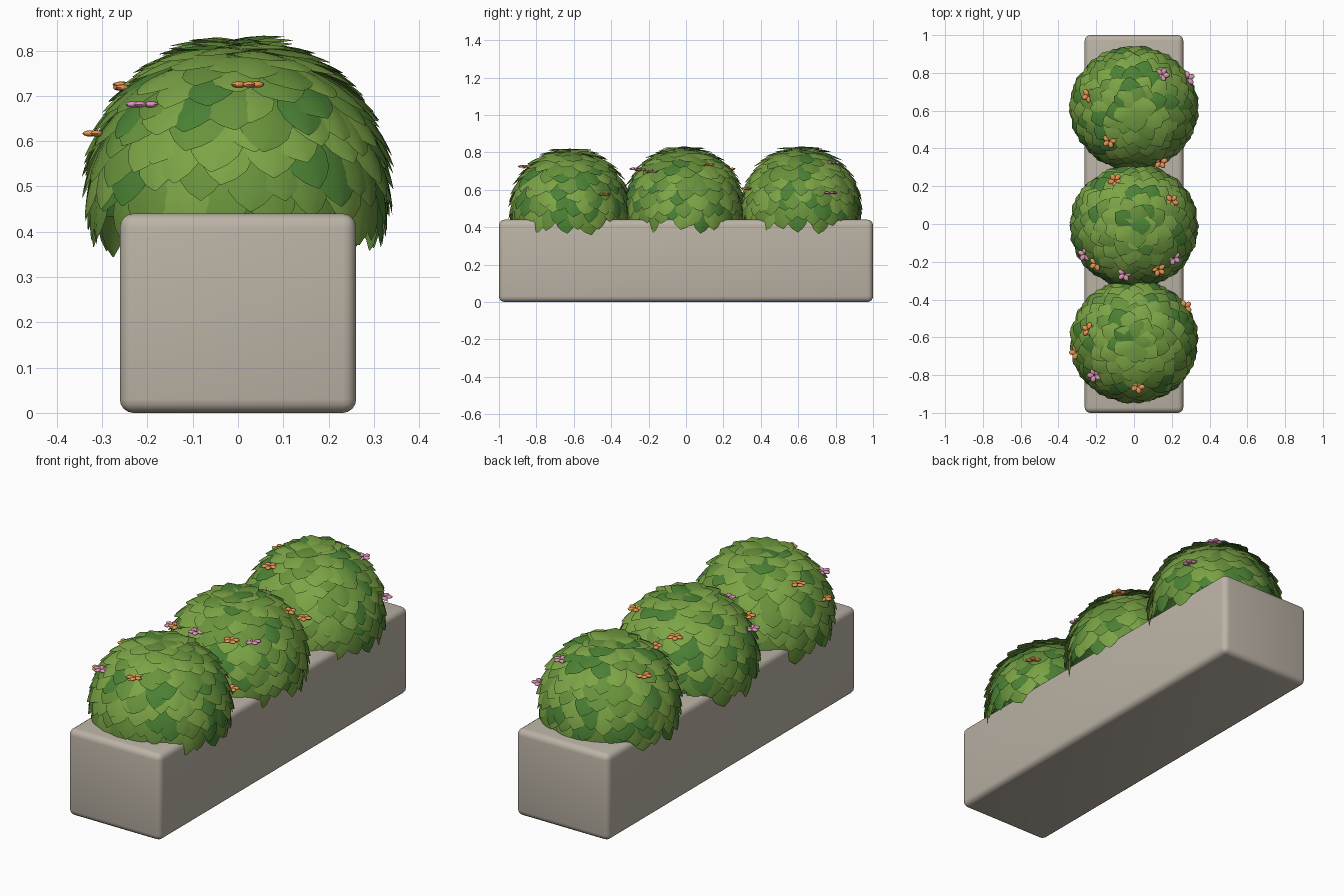
import bpy, bmesh, math, random
from mathutils import Vector, Matrix

if "Cube" in bpy.data.objects:
    bpy.data.objects.remove(bpy.data.objects["Cube"])

random.seed(4)


def material(name, rgb):
    m = bpy.data.materials.new(name)
    m.diffuse_color = (*rgb, 1)
    m.use_nodes = True
    m.node_tree.nodes["Principled BSDF"].inputs["Base Color"].default_value = m.diffuse_color
    return m


STONE = material("stone", (0.50, 0.45, 0.38))
LIGHT = material("leaf_light", (0.20, 0.37, 0.06))
MID = material("leaf_mid", (0.14, 0.29, 0.045))
DARK = material("leaf_dark", (0.07, 0.22, 0.035))
ORANGE = material("orange_petal", (0.80, 0.30, 0.08))
PINK = material("pink_petal", (0.72, 0.30, 0.48))


def finish(bm, name, mats, angle=40):
    me = bpy.data.meshes.new(name)
    bm.to_mesh(me)
    bm.free()
    for m in mats:
        me.materials.append(m)
    ob = bpy.data.objects.new(name, me)
    bpy.context.collection.objects.link(ob)
    bpy.ops.object.select_all(action='DESELECT')
    ob.select_set(True)
    bpy.context.view_layer.objects.active = ob
    bpy.ops.object.shade_smooth_by_angle(angle=math.radians(angle))
    return ob


# planter box with rounded edges
bm = bmesh.new()
bmesh.ops.create_cube(bm, size=1, matrix=Matrix.Translation((0, 0, 0.22)) @ Matrix.Diagonal((0.522, 2, 0.44, 1)))
bmesh.ops.bevel(bm, geom=bm.edges[:], offset=0.03, segments=4, profile=0.5, affect='EDGES')
finish(bm, "planter_box", [STONE])

CZ = 0.50
PROFILE = [(0, 0.35), (0.25, 0.85), (0.5, 1.0), (0.72, 0.85), (0.88, 0.5), (1, 0.04)]
COLS = [-1, -0.5, 0, 0.5, 1]


def add_leaf(bm, centre, theta, phi, length, half, lift, mat):
    """One pointed leaf wrapped on the dome, tip pointing down and outward."""
    n = Vector((math.sin(theta) * math.cos(phi), math.sin(theta) * math.sin(phi), math.cos(theta)))
    down = Vector((math.cos(theta) * math.cos(phi), math.cos(theta) * math.sin(phi), -math.sin(theta)))
    side = n.cross(down)
    twist = random.uniform(-0.25, 0.25)
    d = down * math.cos(twist) + side * math.sin(twist)
    s = n.cross(d)
    rows = []
    for t, w in PROFILE:
        row = []
        for c in COLS:
            direction = (n + d * ((t - 0.5) * length / 0.33) + s * (c * w * half / 0.33)).normalized()
            r = 0.311 + lift + 0.032 * t - 0.006 * abs(c) * w
            p = direction * r
            row.append(bm.verts.new(centre + Vector((p.x, p.y * 0.965, p.z))))
        rows.append(row)
    for a, b in zip(rows, rows[1:]):
        for i in range(len(COLS) - 1):
            f = bm.faces.new((a[i], b[i], b[i + 1], a[i + 1]))
            f.material_index = mat


# bushes: inner core plus overlapping leaves
BUSHES = [("front", -0.62, CZ - 0.008), ("middle", -0.01, CZ), ("back", 0.615, CZ)]
COUNT = 190
for label, y, z in BUSHES:
    centre = Vector((0, y, z))
    bm = bmesh.new()
    bmesh.ops.create_uvsphere(bm, u_segments=32, v_segments=16, radius=0.302, matrix=Matrix.Translation(centre))
    low = [v for v in bm.verts if v.co.z < 0.40]
    bmesh.ops.delete(bm, geom=low, context='VERTS')
    finish(bm, label + "_bush_core", [DARK])

    bm = bmesh.new()
    for i in range(COUNT):
        c = 1 - 1.18 * (i + 0.5) / COUNT
        theta = math.acos(c) + random.uniform(-0.05, 0.05)
        phi = i * 2.39996 + random.uniform(-0.06, 0.06)
        add_leaf(bm, centre, theta, phi, random.uniform(0.14, 0.17), random.uniform(0.054, 0.068),
                 random.uniform(-0.003, 0.004), random.choice([0, 0, 1, 1, 2]))
    # crown leaves close the top
    for k in range(5):
        add_leaf(bm, centre, 0.14, k * 1.2566, 0.15, 0.06, 0.002, k % 3)
    bmesh.ops.recalc_face_normals(bm, faces=bm.faces[:])
    finish(bm, label + "_bush_leaves", [LIGHT, MID, DARK], 50)

# flower clusters: (bush index, x, y, material)
FLOWERS = [
    (0, 0.27, -0.44, ORANGE), (0, -0.24, -0.56, ORANGE), (0, -0.305, -0.68, ORANGE),
    (0, -0.21, -0.80, PINK), (0, 0.02, -0.86, ORANGE),
    (1, -0.10, 0.23, ORANGE), (1, 0.20, 0.12, ORANGE), (1, -0.26, -0.16, PINK),
    (1, -0.20, -0.21, ORANGE), (1, -0.05, -0.265, PINK), (1, 0.13, -0.24, ORANGE),
    (1, 0.21, -0.18, PINK),
    (2, 0.15, 0.79, PINK), (2, -0.24, 0.68, ORANGE), (2, -0.13, 0.44, ORANGE),
    (2, 0.14, 0.33, ORANGE), (2, 0.285, 0.77, PINK),
]
for i, (b, x, y, mat) in enumerate(FLOWERS):
    _, by, bz = BUSHES[b]
    z = bz + math.sqrt(max(0.335 ** 2 - x * x - (y - by) ** 2, 0.003))
    bm = bmesh.new()
    turn = random.uniform(0, 6.28)
    for k in range(5):
        a = turn + k * math.tau / 5
        m = (Matrix.Translation((x + 0.021 * math.cos(a), y + 0.021 * math.sin(a), z))
             @ Matrix.Rotation(a, 4, 'Z') @ Matrix.Diagonal((0.018, 0.014, 0.007, 1)))
        bmesh.ops.create_uvsphere(bm, u_segments=10, v_segments=6, radius=1, matrix=m)
    finish(bm, "flower_%02d" % (i + 1), [mat], 60)
